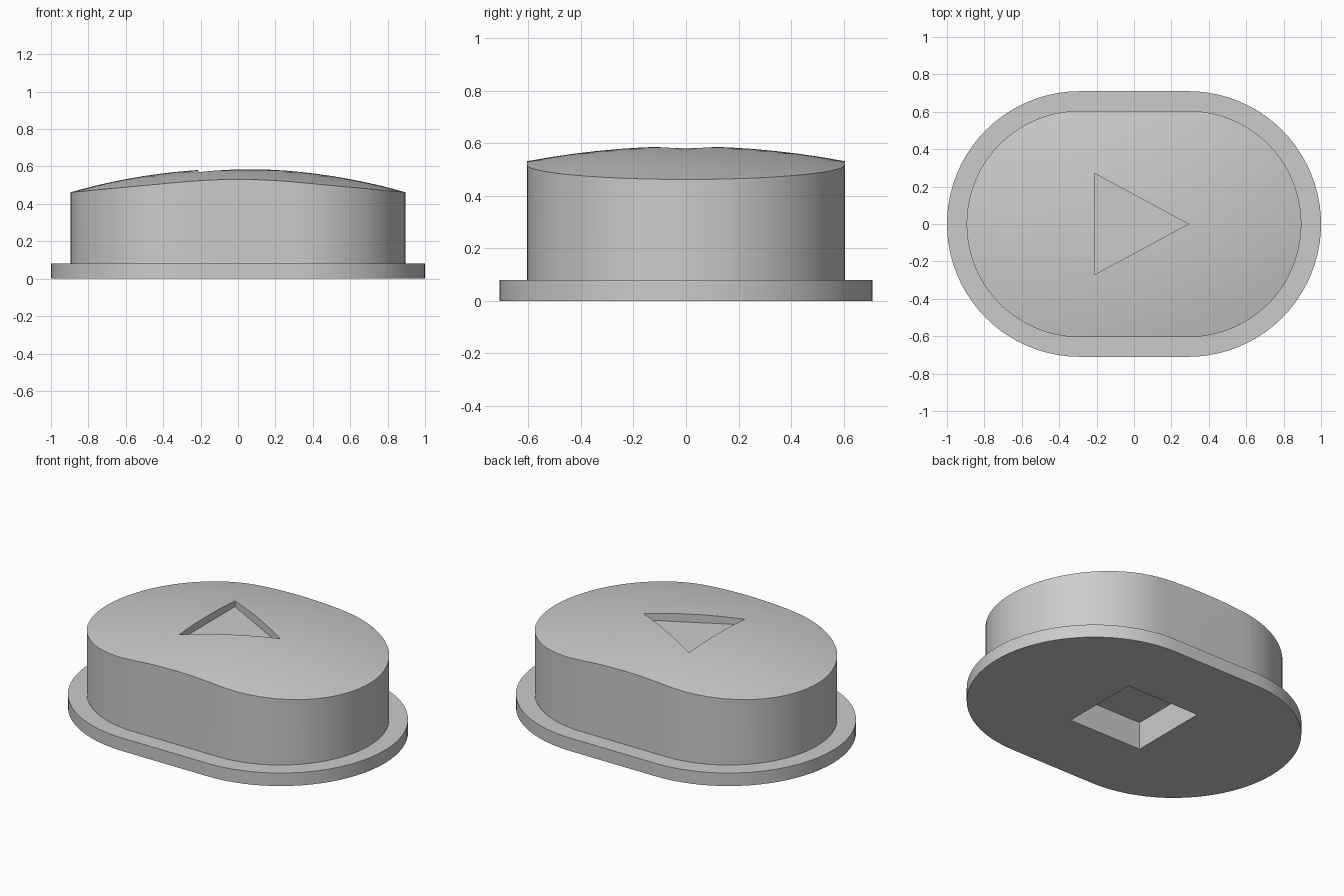
import bpy, bmesh, math
from mathutils import Vector

cube = bpy.data.objects.get("Cube")
if cube:
    bpy.data.objects.remove(cube, do_unlink=True)

grey = bpy.data.materials.new("plain grey")
grey.use_nodes = True
colour = (0.6, 0.6, 0.6, 1)
grey.diffuse_color = colour
grey.node_tree.nodes["Principled BSDF"].inputs["Base Color"].default_value = colour

HALF_STRAIGHT = 0.29
ARC_STEPS = 40
DOME_RADIUS = 3.25
DOME_TOP = 0.588


def make_object(name, bm):
    bmesh.ops.recalc_face_normals(bm, faces=bm.faces)
    mesh = bpy.data.meshes.new(name)
    bm.to_mesh(mesh)
    bm.free()
    mesh.materials.append(grey)
    obj = bpy.data.objects.new(name, mesh)
    bpy.context.collection.objects.link(obj)
    return obj


def prism(name, outline, bottom, top):
    bm = bmesh.new()
    face = bm.faces.new([bm.verts.new((x, y, bottom)) for x, y in outline])
    result = bmesh.ops.extrude_face_region(bm, geom=[face])
    verts = [v for v in result["geom"] if isinstance(v, bmesh.types.BMVert)]
    bmesh.ops.translate(bm, verts=verts, vec=Vector((0, 0, top - bottom)))
    return make_object(name, bm)


def stadium(radius):
    points = []
    for side in (1, -1):
        for i in range(ARC_STEPS + 1):
            a = math.pi * (i / ARC_STEPS - 0.5)
            points.append((side * (HALF_STRAIGHT + radius * math.cos(a)),
                           side * radius * math.sin(a)))
    return points


def combine(target, tool, operation):
    # Apply a boolean, then discard the tool
    tool.hide_render = True
    mod = target.modifiers.new(operation, "BOOLEAN")
    mod.operation = operation
    mod.solver = "EXACT"
    mod.object = tool
    bpy.ops.object.select_all(action="DESELECT")
    target.select_set(True)
    bpy.context.view_layer.objects.active = target
    bpy.ops.object.modifier_apply(modifier=mod.name)
    bpy.data.objects.remove(tool, do_unlink=True)


# Button body with a spherical top
button = prism("button", stadium(0.605), 0.03, 0.8)
bm = bmesh.new()
bmesh.ops.create_uvsphere(bm, u_segments=96, v_segments=120, radius=DOME_RADIUS)
bmesh.ops.translate(bm, verts=bm.verts, vec=Vector((0, 0, DOME_TOP - DOME_RADIUS)))
combine(button, make_object("dome_cutter", bm), "INTERSECT")

# Retaining flange around the base
combine(button, prism("flange", stadium(0.71), 0, 0.08), "UNION")

# Sunken triangle in the top
triangle = [(-0.21, -0.27), (0.29, 0), (-0.21, 0.27)]
combine(button, prism("triangle_cutter", triangle, 0.535, 0.8), "DIFFERENCE")

# Square socket in the underside
s = 0.25
square = [(-s, -s), (s, -s), (s, s), (-s, s)]
combine(button, prism("socket_cutter", square, -0.1, 0.17), "DIFFERENCE")

bpy.ops.object.shade_smooth_by_angle(angle=math.radians(30))
